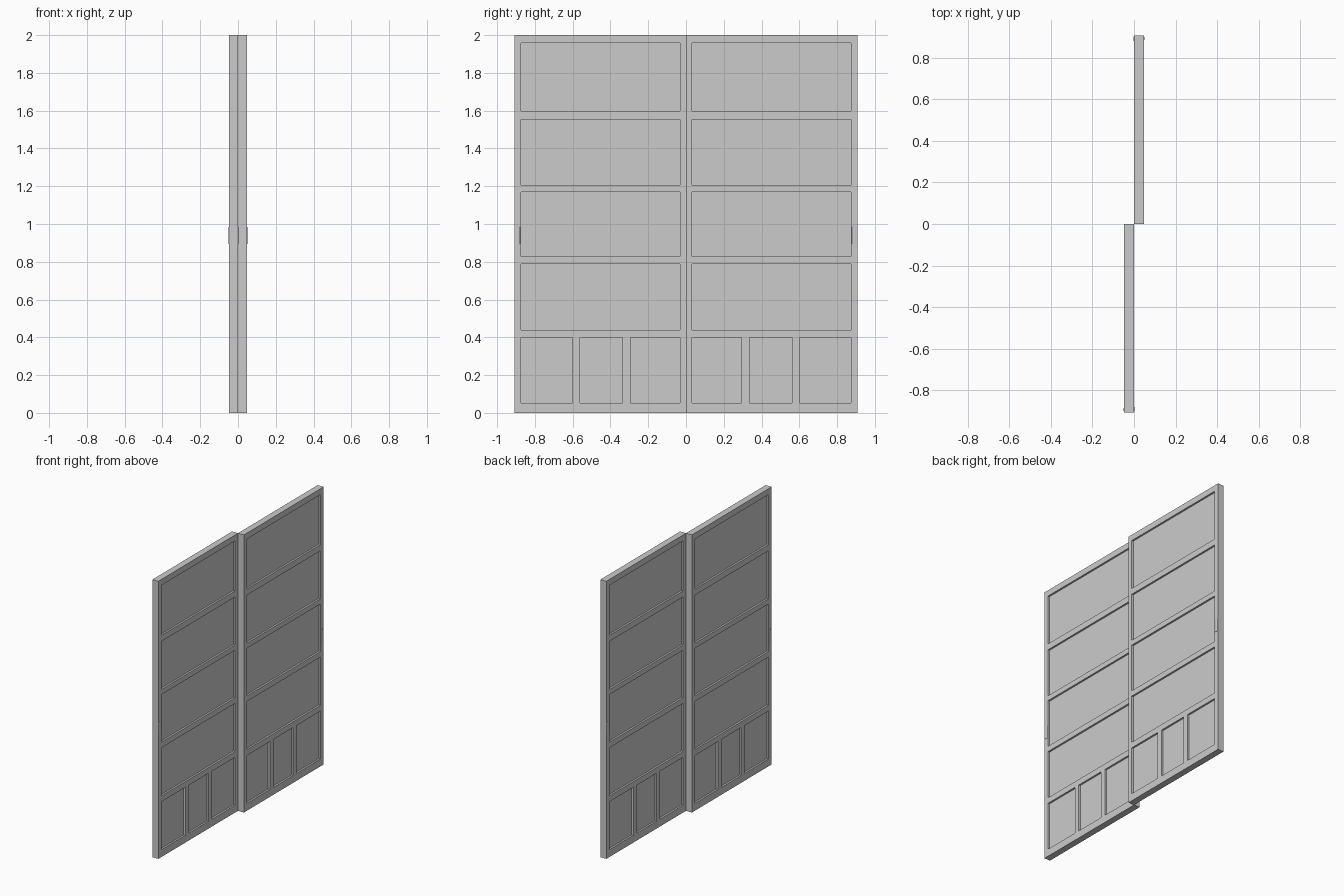
import bpy, bmesh, math
from mathutils import Matrix, Vector

if "Cube" in bpy.data.objects:
    bpy.data.objects.remove(bpy.data.objects["Cube"], do_unlink=True)

WIDTH, HEIGHT, THICK = 0.907, 2.0, 0.047
RECESS = 0.013
HANDLE_OUT = 0.003

grey = bpy.data.materials.new("door grey")
grey.use_nodes = True
colour = (0.6, 0.6, 0.6, 1)
grey.diffuse_color = colour
grey.node_tree.nodes["Principled BSDF"].inputs["Base Color"].default_value = colour


def add_box(bm, low, high):
    low, high = Vector(low), Vector(high)
    size = Matrix.Diagonal((high - low).to_4d())
    bmesh.ops.create_cube(bm, size=1, matrix=Matrix.Translation((low + high) / 2) @ size)


def finish(name, bm):
    mesh = bpy.data.meshes.new(name)
    bmesh.ops.recalc_face_normals(bm, faces=bm.faces)
    bm.to_mesh(mesh)
    bm.free()
    mesh.materials.append(grey)
    obj = bpy.data.objects.new(name, mesh)
    bpy.context.collection.objects.link(obj)
    return obj


# Panel layout: four wide panels above three small ones
wide = (0.033, 0.873)
panels = [(wide, rows) for rows in
          ((0.44, 0.787), (0.827, 1.17), (1.207, 1.553), (1.597, 1.957))]
panels += [(cols, (0.053, 0.398)) for cols in
           ((0.033, 0.295), (0.335, 0.56), (0.60, 0.873))]


def make_door(name):
    # Solid slab
    bm = bmesh.new()
    add_box(bm, (0, 0, 0), (THICK, WIDTH, HEIGHT))
    door = finish(name, bm)

    # Recessed panels cut into both faces
    bm = bmesh.new()
    for (y0, y1), (z0, z1) in panels:
        add_box(bm, (-0.1, y0, z0), (RECESS, y1, z1))
        add_box(bm, (THICK - RECESS, y0, z0), (THICK + 0.1, y1, z1))
    cutter = finish("panel_cutter", bm)
    cutter.hide_render = True
    cut = door.modifiers.new("panels", 'BOOLEAN')
    cut.operation, cut.solver, cut.object = 'DIFFERENCE', 'EXACT', cutter
    graph = bpy.context.evaluated_depsgraph_get()
    mesh = bpy.data.meshes.new_from_object(door.evaluated_get(graph))
    door.modifiers.clear()
    door.data = mesh
    bpy.data.objects.remove(cutter, do_unlink=True)
    return door


def make_handle(name, face_x, side):
    # Shallow rounded pull, extruded upwards from an arched profile
    bm = bmesh.new()
    steps = 6
    ring = []
    for i in range(steps + 1):
        a = math.pi * i / steps
        ring.append(bm.verts.new((face_x + side * HANDLE_OUT * math.sin(a),
                                  0.891 + 0.012 * math.cos(a), 0.893)))
    base = bm.faces.new(ring)
    top = bmesh.ops.extrude_face_region(bm, geom=[base])["geom"]
    bmesh.ops.translate(bm, vec=(0, 0, 0.09),
                        verts=[v for v in top if isinstance(v, bmesh.types.BMVert)])
    return finish(name, bm)


# Two sliding leaves on neighbouring tracks, the second turned half round
for label, turn in (("back", 0), ("front", math.pi)):
    parts = [make_door(label + "_door"),
             make_handle(label + "_outer_handle", THICK, 1),
             make_handle(label + "_inner_handle", 0, -1)]
    for part in parts:
        part.data.transform(Matrix.Rotation(turn, 4, 'Z'))
